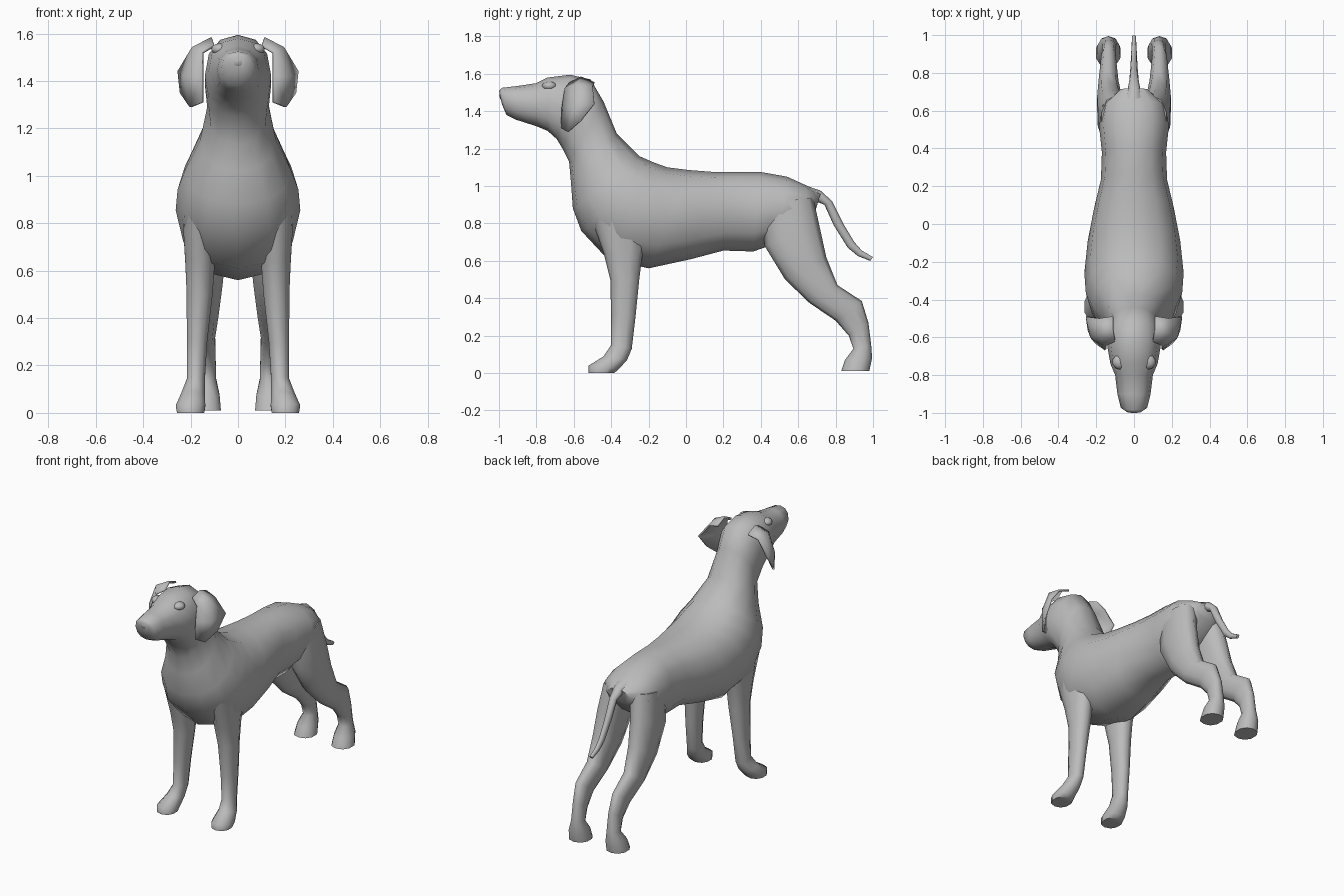
import bpy, bmesh
from math import sin, cos, pi
from mathutils import Vector

default_cube = bpy.data.objects.get("Cube")
if default_cube:
    bpy.data.objects.remove(default_cube, do_unlink=True)

# One plain grey coat for the whole animal
coat = bpy.data.materials.new("grey coat")
coat.use_nodes = True
coat_colour = (.5, .5, .5, 1)
coat.diffuse_color = coat_colour
coat.node_tree.nodes["Principled BSDF"].inputs["Base Color"].default_value = coat_colour


def finish(bm, name):
    """Turn a bmesh into a smooth shaded object with the coat material."""
    bmesh.ops.recalc_face_normals(bm, faces=bm.faces)
    mesh = bpy.data.meshes.new(name)
    bm.to_mesh(mesh)
    bm.free()
    mesh.materials.append(coat)
    obj = bpy.data.objects.new(name, mesh)
    bpy.context.collection.objects.link(obj)
    bpy.ops.object.select_all(action='DESELECT')
    obj.select_set(True)
    bpy.context.view_layer.objects.active = obj
    bpy.ops.object.shade_smooth_by_angle(angle=pi / 3)
    return obj


def rounded(value, power):
    """Signed power, used to make slightly boxy ellipses."""
    return abs(value) ** power * (1 if value >= 0 else -1)


def loft(name, stations, side=1, sides=12, power=.9):
    """Skin rings; each station is y, z of one edge, y, z of the opposite
    edge, half width, and optionally the centre x."""
    bm = bmesh.new()
    rings = []
    for y_a, z_a, y_b, z_b, half_width, *offset in stations:
        edge_a, edge_b = Vector((0, y_a, z_a)), Vector((0, y_b, z_b))
        centre, reach = (edge_a + edge_b) / 2, (edge_a - edge_b) / 2
        centre.x = side * offset[0] if offset else 0
        ring = []
        for i in range(sides):
            angle = 2 * pi * i / sides
            across = Vector((half_width * rounded(sin(angle), power), 0, 0))
            ring.append(bm.verts.new(centre + reach * rounded(cos(angle), power) + across))
        rings.append(ring)
    for ring, following in zip(rings, rings[1:]):
        for i in range(sides):
            j = (i + 1) % sides
            bm.faces.new((ring[i], ring[j], following[j], following[i]))
    bm.faces.new(rings[0])
    bm.faces.new(rings[-1])
    return finish(bm, name)


def ellipsoid(name, centre, size):
    """Small rounded lump."""
    bm = bmesh.new()
    bmesh.ops.create_uvsphere(bm, u_segments=10, v_segments=6, radius=1)
    bmesh.ops.scale(bm, vec=size, verts=bm.verts)
    bmesh.ops.translate(bm, vec=centre, verts=bm.verts)
    return finish(bm, name)


def ear(name, side):
    """Hanging flap from three-point rows: front edge, middle, back edge."""
    rows = [
        [(.10, -.62, 1.55), (.11, -.56, 1.58), (.11, -.49, 1.55)],
        [(.15, -.645, 1.52), (.19, -.58, 1.54), (.18, -.5, 1.53)],
        [(.15, -.66, 1.42), (.225, -.6, 1.42), (.25, -.49, 1.44)],
        [(.15, -.665, 1.31), (.2, -.63, 1.29), (.24, -.56, 1.35)],
    ]
    bm = bmesh.new()
    grid = [[bm.verts.new((side * x, y, z)) for x, y, z in row] for row in rows]
    for upper, lower in zip(grid, grid[1:]):
        for i in range(len(upper) - 1):
            bm.faces.new((upper[i], upper[i + 1], lower[i + 1], lower[i]))
    obj = finish(bm, name)
    thickness = obj.modifiers.new("thickness", 'SOLIDIFY')
    thickness.thickness = .012
    thickness.offset = 0


# Head, neck and trunk: upper edge, lower edge, half width
loft("head_and_body", [
    (-1, 1.51, -.985, 1.44, .04),
    (-.985, 1.525, -.96, 1.38, .07),
    (-.9, 1.535, -.91, 1.355, .087),
    (-.8, 1.55, -.8, 1.32, .1),
    (-.74, 1.58, -.74, 1.295, .125),
    (-.62, 1.595, -.69, 1.25, .14),
    (-.51, 1.57, -.66, 1.2, .14),
    (-.44, 1.45, -.625, 1.13, .13),
    (-.37, 1.28, -.615, 1.02, .16),
    (-.25, 1.16, -.605, .88, .225),
    (-.17, 1.125, -.56, .76, .255),
    (-.1, 1.1, -.42, .61, .263),
    (.02, 1.085, -.2, .56, .245),
    (.15, 1.075, .03, .61, .21),
    (.27, 1.075, .2, .655, .175),
    (.4, 1.075, .36, .65, .17),
    (.54, 1.05, .5, .7, .185),
    (.65, 1, .61, .77, .165),
    (.72, .96, .69, .86, .08),
])

# Tail: upper edge, lower edge, half width
loft("tail", [
    (.62, 1.01, .62, .93, .06),
    (.72, .975, .69, .92, .035),
    (.78, .92, .74, .9, .025),
    (.84, .8, .79, .79, .02),
    (.9, .7, .865, .67, .016),
    (.94, .655, .92, .625, .014),
    (1, .62, .985, .6, .01),
], sides=8)

# Front edge, back edge, half width, centre x
front_leg = [
    (-.52, .87, -.17, .87, .075, .165),
    (-.44, .64, -.235, .62, .065, .16),
    (-.405, .5, -.25, .5, .057, .162),
    (-.4, .3, -.27, .3, .045, .173),
    (-.4, .15, -.29, .13, .04, .178),
    (-.44, .09, -.315, .07, .052, .19),
    (-.52, .04, -.36, .02, .065, .2),
    (-.52, 0, -.385, 0, .06, .2),
]
hind_leg = [
    (.4, .9, .68, .94, .08, .095),
    (.42, .68, .715, .78, .075, .12),
    (.53, .5, .75, .62, .068, .13),
    (.66, .375, .81, .47, .055, .135),
    (.8, .28, .94, .385, .04, .135),
    (.87, .2, .975, .27, .037, .13),
    (.895, .13, .99, .15, .04, .13),
    (.85, .07, .995, .08, .06, .135),
    (.83, .01, .98, .01, .068, .137),
]

# Paired parts
for label, side in (("left", 1), ("right", -1)):
    loft("front_leg_" + label, front_leg, side, sides=10)
    loft("hind_leg_" + label, hind_leg, side, sides=10)
    ear("ear_" + label, side)
    ellipsoid("brow_" + label, (side * .075, -.73, 1.535), (.04, .04, .025))

ellipsoid("nose", (0, -.965, 1.485), (.045, .034, .035))
